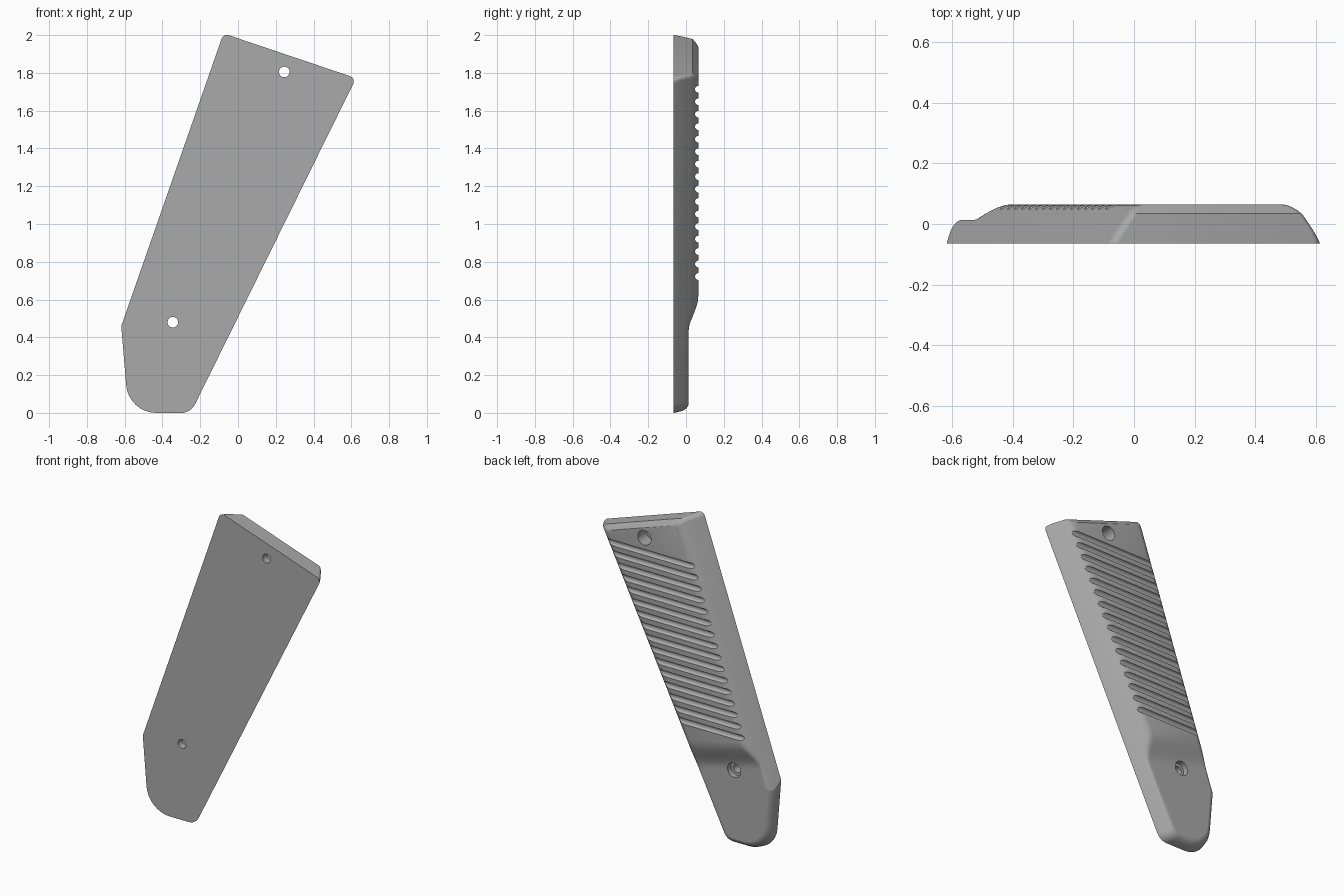
import bpy, bmesh, math
from mathutils import Vector, Matrix

cube = bpy.data.objects.get("Cube")
if cube:
    bpy.data.objects.remove(cube)

FRONT, BACK, STEP = -0.065, 0.065, 0.014

# Outline corners (x, z, fillet radius), clockwise from the upper left;
# each edge is named by the side profile it uses
CORNERS = [(-0.077, 2.009, 0.03), (0.625, 1.772, 0.03), (-0.25, 0, 0.08),
           (-0.58, 0, 0.16), (-0.618, 0.46, 0.05)]
EDGES = ["cap", "long", "tip", "tip", "long"]

# Inset of each kind of edge at each depth
DEPTHS = [FRONT, -0.05, -0.02, 0, 0.01, 0.02, 0.035, 0.047, 0.056, 0.062, BACK]
INSET = {
    "long": [0, 0.008, 0.028, 0.042, 0.049, 0.056, 0.068, 0.08, 0.092, 0.106, 0.122],
    "cap": [0, 0, 0, 0, 0, 0, 0, 0.012, 0.021, 0.027, 0.03],
    "tip": [0, 0.003, 0.01, 0.022, 0.032, 0.042, 0.048, 0.052, 0.055, 0.058, 0.06],
}


def inset_corners(level):
    """Sharp corners of the outline with every edge moved inwards."""
    pts = [Vector(c[:2]) for c in CORNERS]
    lines = []
    for i, kind in enumerate(EDGES):
        d = (pts[(i + 1) % len(pts)] - pts[i]).normalized()
        lines.append((pts[i] + Vector((d.y, -d.x)) * INSET[kind][level], d))
    out = []
    for i in range(len(lines)):
        (p, d), (q, e) = lines[i - 1], lines[i]
        t = (q - p).cross(e) / d.cross(e)
        out.append(p + d * t)
    return out


def fillet(pts, level, steps=8):
    """Round every corner with its own radius."""
    ring = []
    for i, p in enumerate(pts):
        u = (pts[i - 1] - p).normalized()
        v = (pts[(i + 1) % len(pts)] - p).normalized()
        half = u.angle(v) / 2
        r = max(CORNERS[i][2] - INSET[EDGES[i]][level] * 0.6, 0.02)
        centre = p + (u + v).normalized() * r / math.sin(half)
        a = p + u * r / math.tan(half) - centre
        b = p + v * r / math.tan(half) - centre
        sweep = a.angle(b)
        for k in range(steps + 1):
            f = k / steps
            ring.append(centre + (a * math.sin((1 - f) * sweep)
                                  + b * math.sin(f * sweep)) / math.sin(sweep))
    return ring


def step_position(x, z):
    return z - 0.43 + 0.25 * (x + 0.1)


def step_height(s):
    """Low tip, concave foot, then a ramp up to the thick body."""
    if s < 0:
        return STEP
    return STEP + (s * s * 3.33 if s < 0.06 else 0.4 * (s - 0.03))


def soft_min(a, b, k=0.014):
    h = max(k - abs(a - b), 0) / k
    return min(a, b) - h * h * k / 4


def make_object(name, bm):
    mesh = bpy.data.meshes.new(name)
    bmesh.ops.recalc_face_normals(bm, faces=bm.faces)
    bm.to_mesh(mesh)
    bm.free()
    obj = bpy.data.objects.new(name, mesh)
    bpy.context.scene.collection.objects.link(obj)
    return obj


def add_cylinder(bm, centre, radius, length, axis, sides=24):
    turn = Matrix.Rotation(math.pi / 2, 4, axis)
    bmesh.ops.create_cone(bm, cap_ends=True, segments=sides, radius1=radius,
                          radius2=radius, depth=length,
                          matrix=Matrix.Translation(centre) @ turn)


# Panel body: stacked rings bridged together
bm = bmesh.new()
rings = []
for level, y in enumerate(DEPTHS):
    rings.append([bm.verts.new((p.x, y, p.y))
                  for p in fillet(inset_corners(level), level)])
for low, high in zip(rings, rings[1:]):
    for i in range(len(low)):
        bm.faces.new((low[i - 1], low[i], high[i], high[i - 1]))
bm.faces.new(rings[0])
bm.faces.new(rings[-1])

# Lower the tip behind a smooth ramp
for k in range(-1, 15):
    geom = bm.verts[:] + bm.edges[:] + bm.faces[:]
    bmesh.ops.bisect_plane(bm, geom=geom, dist=1e-5, plane_no=(0.25, 0, 1),
                           plane_co=(-0.1, 0, 0.43 + k * 0.0167))
for v in bm.verts:
    if v.co.y > FRONT + 0.001:
        v.co.y = soft_min(v.co.y, step_height(step_position(v.co.x, v.co.z)))
panel = make_object("grip_panel", bm)

# Cutters: grip grooves, screw holes and screw head recesses
grooves, holes, recesses = bmesh.new(), bmesh.new(), bmesh.new()
for i in range(16):
    add_cylinder(grooves, (0, BACK + 0.001, 0.722 + i * 0.0661), 0.018, 2, 'Y', 20)
for x, z in ((0.245, 1.805), (-0.345, 0.48)):
    add_cylinder(holes, (x, 0, z), 0.028, 0.4, 'X', 32)
    add_cylinder(recesses, (x, 0.08, z), 0.046, 0.2, 'X', 32)
cutters = [make_object("groove_cutter", grooves), make_object("recess_cutter", recesses),
           make_object("hole_cutter", holes)]
for cutter in cutters:
    cutter.hide_render = True
    mod = panel.modifiers.new(cutter.name, 'BOOLEAN')
    mod.operation = 'DIFFERENCE'
    mod.solver = 'EXACT'
    mod.object = cutter

# Bake the cuts and drop the cutters
graph = bpy.context.evaluated_depsgraph_get()
baked = bpy.data.meshes.new_from_object(panel.evaluated_get(graph))
panel.modifiers.clear()
panel.data = baked
for cutter in cutters:
    bpy.data.objects.remove(cutter)

# Grey finish
grey = bpy.data.materials.new("plain grey")
grey.use_nodes = True
colour = (0.4, 0.4, 0.4, 1)
grey.diffuse_color = colour
grey.node_tree.nodes["Principled BSDF"].inputs["Base Color"].default_value = colour
panel.data.materials.clear()
panel.data.materials.append(grey)

bpy.ops.object.select_all(action='DESELECT')
panel.select_set(True)
bpy.context.view_layer.objects.active = panel
bpy.ops.object.shade_smooth_by_angle(angle=math.radians(28))
